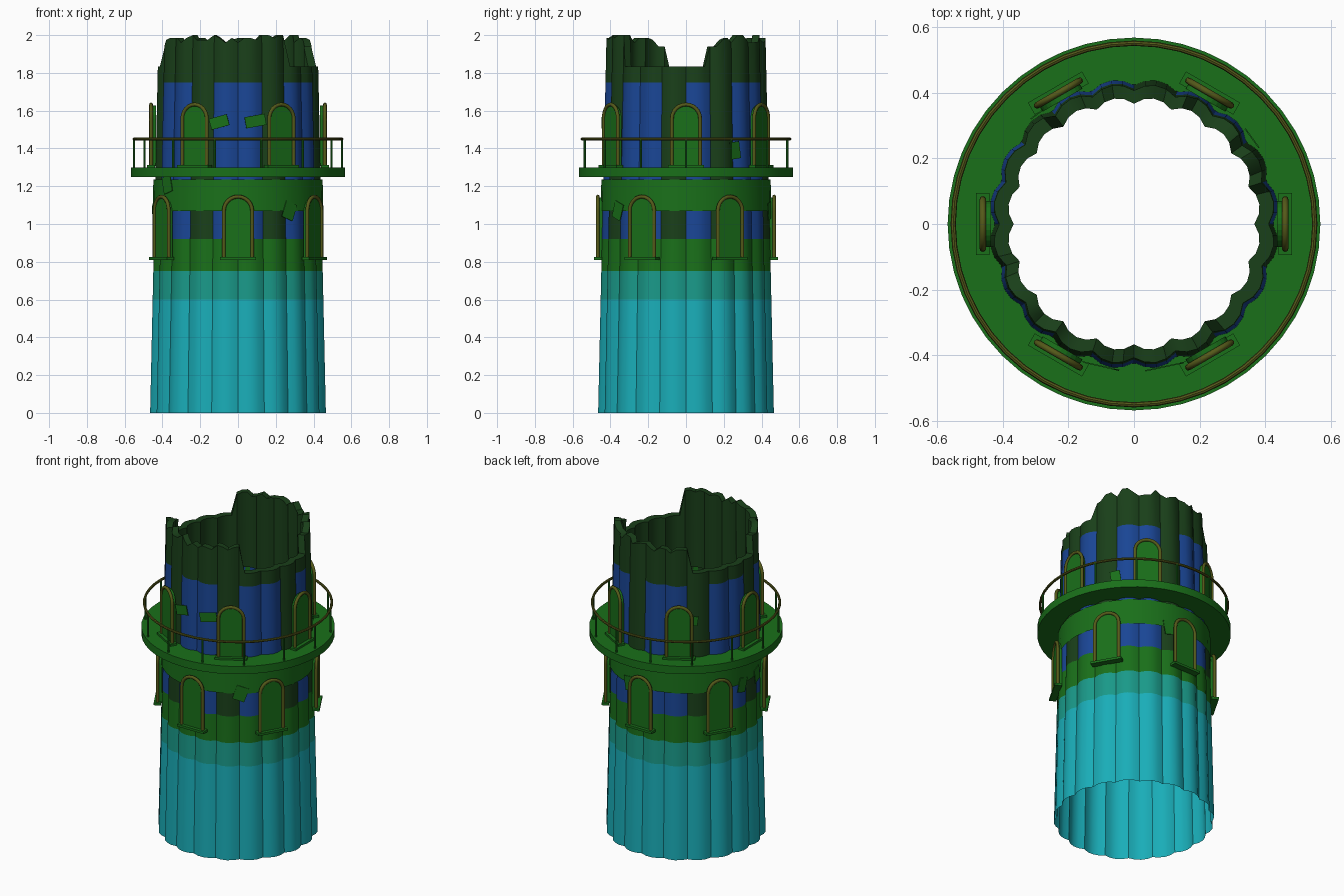
import bpy, bmesh, math, random
from math import sin, cos, pi, radians

if "Cube" in bpy.data.objects:
    bpy.data.objects.remove(bpy.data.objects["Cube"])

random.seed(4)


def material(name, rgb):
    m = bpy.data.materials.new(name)
    m.diffuse_color = (*rgb, 1)
    m.use_nodes = True
    m.node_tree.nodes["Principled BSDF"].inputs["Base Color"].default_value = m.diffuse_color
    return m


CYAN = material("cyan", (0.01, 0.42, 0.48))
TEAL = material("teal", (0.01, 0.32, 0.25))
GREEN = material("green", (0.01, 0.16, 0.01))
BLUE = material("blue", (0.01, 0.06, 0.3))
DARK = material("dark_green", (0.01, 0.05, 0.01))
OLIVE = material("olive", (0.09, 0.1, 0.01))


def link(name, data, *mats):
    ob = bpy.data.objects.new(name, data)
    bpy.context.collection.objects.link(ob)
    for m in mats:
        data.materials.append(m)
    return ob


def smooth(ob, angle=35):
    bpy.ops.object.select_all(action='DESELECT')
    ob.select_set(True)
    bpy.context.view_layer.objects.active = ob
    bpy.ops.object.shade_smooth_by_angle(angle=radians(angle))


def place(ob, az, r, z, tilt=0):
    """Local y points outward from the tower axis."""
    a = radians(az)
    ob.location = (r * cos(a), r * sin(a), z)
    ob.rotation_euler = (0, radians(tilt), a - pi / 2)


def lathe(name, profile, n, mat, closed=True):
    bm = bmesh.new()
    rings = [[bm.verts.new((r * cos(2 * pi * i / n), r * sin(2 * pi * i / n), z))
              for i in range(n)] for r, z in profile]
    k = len(rings)
    for j in range(k if closed else k - 1):
        a, b = rings[j], rings[(j + 1) % k]
        for i in range(n):
            bm.faces.new((a[i], a[(i + 1) % n], b[(i + 1) % n], b[i]))
    bmesh.ops.recalc_face_normals(bm, faces=bm.faces)
    me = bpy.data.meshes.new(name)
    bm.to_mesh(me)
    bm.free()
    ob = link(name, me, mat)
    smooth(ob)
    return ob


# Fluted tower wall with a broken crown: two opposite low gaps
N = 80
FLUTE = (-0.02, -0.005, 0.0, -0.005)
LEVELS = (0, 0.3, 0.6, 0.75, 0.92, 1.24, 1.55, 1.75)


def crown(az):
    az = (az + 52) % 180
    if az <= 67:
        return 1.835
    if az < 76:
        return 1.94
    return random.choice((1.96, 1.975, 1.985, 2.0))


bm = bmesh.new()
cols = []
for i in range(N):
    a = 2 * pi * i / N
    top = crown(math.degrees(a))
    pts = [(0.471 - 0.0225 * z, z) for z in (*LEVELS, top)]
    pts += [(0.386, top), (0.39, 1.5)]          # rim and inner lining
    cols.append([bm.verts.new(((r + FLUTE[i % 4]) * cos(a),
                               (r + FLUTE[i % 4]) * sin(a), z)) for r, z in pts])
BANDS = (0, 0, 1, 2, None, None, None, 4, 4, 4)
for i in range(N):
    a, b = cols[i], cols[(i + 1) % N]
    stripe = 3 if (i // 4) % 3 != 1 else 4
    for j in range(len(a) - 1):
        f = bm.faces.new((a[j], b[j], b[j + 1], a[j + 1]))
        f.material_index = stripe if BANDS[j] is None else BANDS[j]
me = bpy.data.meshes.new("tower_wall")
bm.to_mesh(me)
bm.free()
smooth(link("tower_wall", me, CYAN, TEAL, GREEN, BLUE, DARK), 40)

# Collar, balcony floor and handrail
lathe("collar", [(0.452, 1.07), (0.448, 1.235)], 32, GREEN, False)
lathe("balcony_floor", [(0.425, 1.25), (0.567, 1.25), (0.567, 1.30), (0.425, 1.30)], 48, GREEN)
lathe("handrail", [(0.55 + 0.008 * cos(t * pi / 4), 1.45 + 0.008 * sin(t * pi / 4))
                   for t in range(8)], 48, OLIVE)

# Balcony posts
for i in range(14):
    a = 2 * pi * i / 14
    bpy.ops.mesh.primitive_cylinder_add(vertices=8, radius=0.006, depth=0.15,
                                        location=(0.55 * cos(a), 0.55 * sin(a), 1.375))
    post = bpy.context.object
    post.name = f"railing_post_{i + 1}"
    post.data.materials.append(GREEN)


# Arched window parts: local z = 0 at the sill
def arch(w, spring, steps=12):
    return [(-w, 0)] + [(-w * cos(pi * k / steps), spring + w * sin(pi * k / steps))
                        for k in range(steps + 1)] + [(w, 0)]


bm = bmesh.new()
face = bm.faces.new([bm.verts.new((x, -0.02, z)) for x, z in arch(0.07, 0.25)])
ext = bmesh.ops.extrude_face_region(bm, geom=[face])
bmesh.ops.translate(bm, vec=(0, 0.025, 0),
                    verts=[v for v in ext["geom"] if isinstance(v, bmesh.types.BMVert)])
bmesh.ops.recalc_face_normals(bm, faces=bm.faces)
pane_mesh = bpy.data.meshes.new("window_pane")
bm.to_mesh(pane_mesh)
bm.free()
pane_mesh.materials.append(GREEN)

frame_curve = bpy.data.curves.new("window_frame", 'CURVE')
frame_curve.dimensions = '3D'
frame_curve.bevel_depth = 0.01
frame_curve.bevel_resolution = 2
frame_curve.use_fill_caps = True
path = arch(0.075, 0.25)
sp = frame_curve.splines.new('POLY')
sp.points.add(len(path) - 1)
for p, (x, z) in zip(sp.points, path):
    p.co = (x, 0.005, z, 1)
frame_curve.materials.append(OLIVE)


def box_mesh(name, sx, sy, sz, mat):
    b = bmesh.new()
    bmesh.ops.create_cube(b, size=1)
    bmesh.ops.scale(b, vec=(sx, sy, sz), verts=b.verts)
    m = bpy.data.meshes.new(name)
    b.to_mesh(m)
    b.free()
    m.materials.append(mat)
    return m


sill_mesh = box_mesh("window_sill", 0.19, 0.042, 0.015, GREEN)

# Six lower windows and six upper ones, staggered by 30 degrees
for row, start, r, z in (("lower", 30, 0.462, 0.82), ("upper", 0, 0.455, 1.308)):
    for i in range(6):
        az = start + 60 * i
        place(link(f"{row}_pane_{i + 1}", pane_mesh), az, r, z)
        place(link(f"{row}_frame_{i + 1}", frame_curve), az, r, z)
        place(link(f"{row}_sill_{i + 1}", sill_mesh), az, r + 0.005, z - 0.003)

# Loose patches on the wall: azimuth, height, width, roll
PATCHES = ((-103, 1.54, 0.10, 15), (-78, 1.545, 0.11, 10), (-53, 1.07, 0.075, -20),
           (-146, 1.21, 0.08, 15), (36, 1.39, 0.06, 8), (127, 1.54, 0.11, -8),
           (172, 1.06, 0.065, -15), (192, 1.07, 0.07, 12), (78, 1.07, 0.08, 10))
for i, (az, z, w, roll) in enumerate(PATCHES):
    h = 0.06 if w > 0.09 else 0.09
    patch = box_mesh("wall_patch", w, 0.004, h, GREEN)
    place(link(f"wall_patch_{i + 1}", patch), az, 0.452 if z < 1.3 else 0.444, z, roll)
